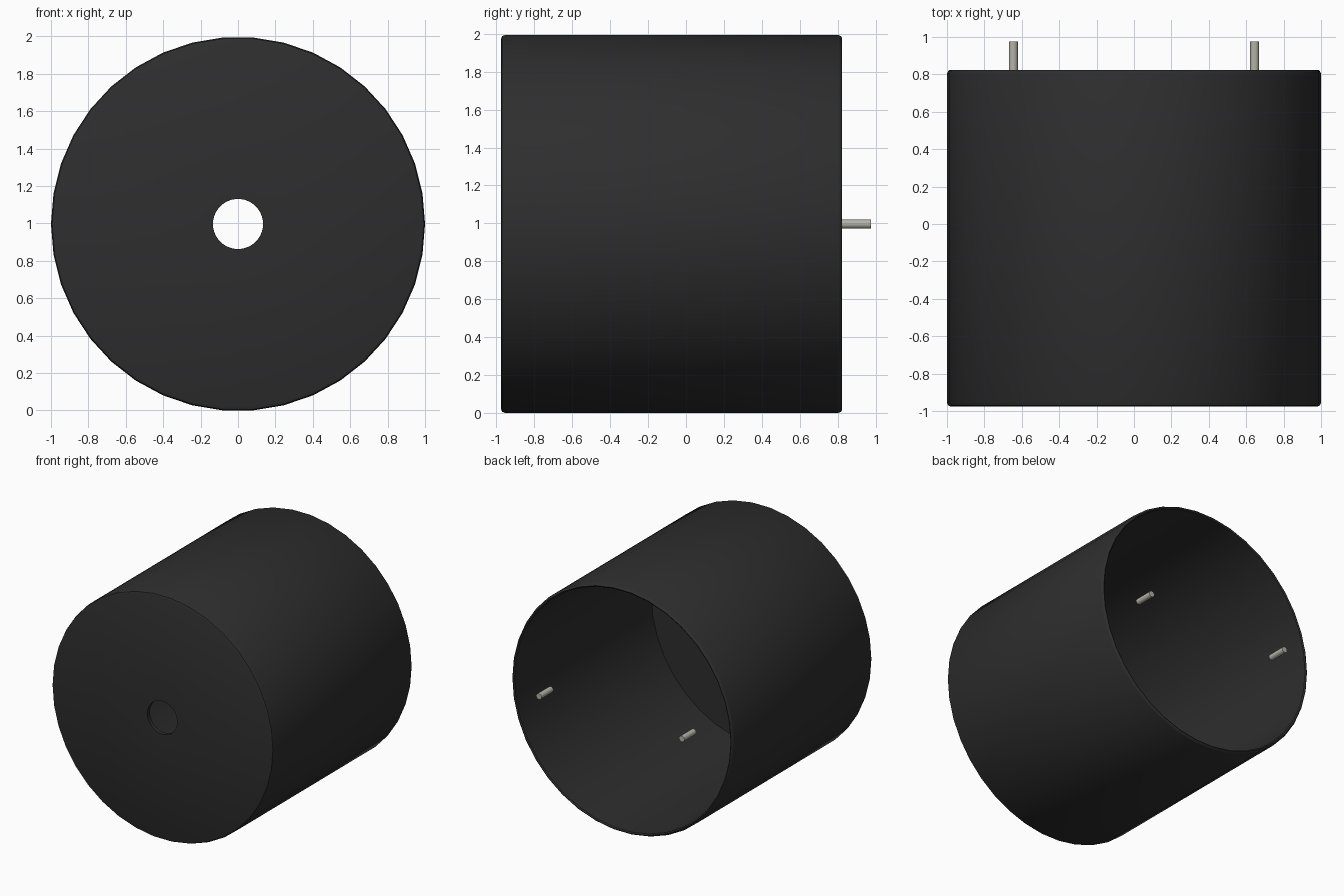
import bpy, bmesh, math
from mathutils import Vector, Matrix

cube = bpy.data.objects.get("Cube")
if cube:
    bpy.data.objects.remove(cube, do_unlink=True)

SIDES = 38
CENTRE_Z = math.cos(math.pi / SIDES)   # the lowest facet rests on the ground


def material(name, colour):
    m = bpy.data.materials.new(name)
    m.use_nodes = True
    m.diffuse_color = colour
    m.node_tree.nodes["Principled BSDF"].inputs["Base Color"].default_value = colour
    return m


def lathe(name, profile, sides, location, mat):
    """Revolve a closed (radius, y) profile about the y axis."""
    bm = bmesh.new()
    rings = []
    for i in range(sides):
        a = 2 * math.pi * i / sides
        rings.append([bm.verts.new((r * math.cos(a), y, r * math.sin(a)))
                      for r, y in profile])
    n = len(profile)
    for i in range(sides):
        p, q = rings[i], rings[(i + 1) % sides]
        for j in range(n):
            k = (j + 1) % n
            bm.faces.new((p[j], p[k], q[k], q[j]))
    bmesh.ops.recalc_face_normals(bm, faces=bm.faces)
    return finish(name, bm, location, mat)


def finish(name, bm, location, mat):
    mesh = bpy.data.meshes.new(name)
    bm.to_mesh(mesh)
    bm.free()
    mesh.materials.append(mat)
    obj = bpy.data.objects.new(name, mesh)
    obj.location = location
    bpy.context.collection.objects.link(obj)
    bpy.ops.object.select_all(action='DESELECT')
    obj.select_set(True)
    bpy.context.view_layer.objects.active = obj
    bpy.ops.object.shade_smooth_by_angle(angle=math.radians(35))
    return obj


black = material("black_plastic", (0.027, 0.027, 0.027, 1))
metal = material("pin_metal", (0.46, 0.45, 0.39, 1))

# Hollow cup: front wall with a centre hole, open at the back, rounded rims
front, back, inner = -0.976, 0.824, 0.975
cup_profile = [
    (0.134, front), (0.98, front), (0.994, front + 0.006), (1.0, front + 0.02),
    (1.0, back - 0.02), (0.994, back - 0.006), (0.985, back),
    (inner, back - 0.006), (inner, -0.945), (0.134, -0.945),
]
lathe("cup_shell", cup_profile, SIDES, (0, 0, CENTRE_Z), black)

# Two contact pins standing out of the open back
for side, x in (("left", 0.645), ("right", -0.645)):
    bm = bmesh.new()
    bmesh.ops.create_cone(bm, cap_ends=True, segments=16, radius1=0.024,
                          radius2=0.024, depth=0.154,
                          matrix=Matrix.Rotation(math.pi / 2, 4, 'X'))
    finish(side + "_pin", bm, Vector((x, 0.899, CENTRE_Z)), metal)
